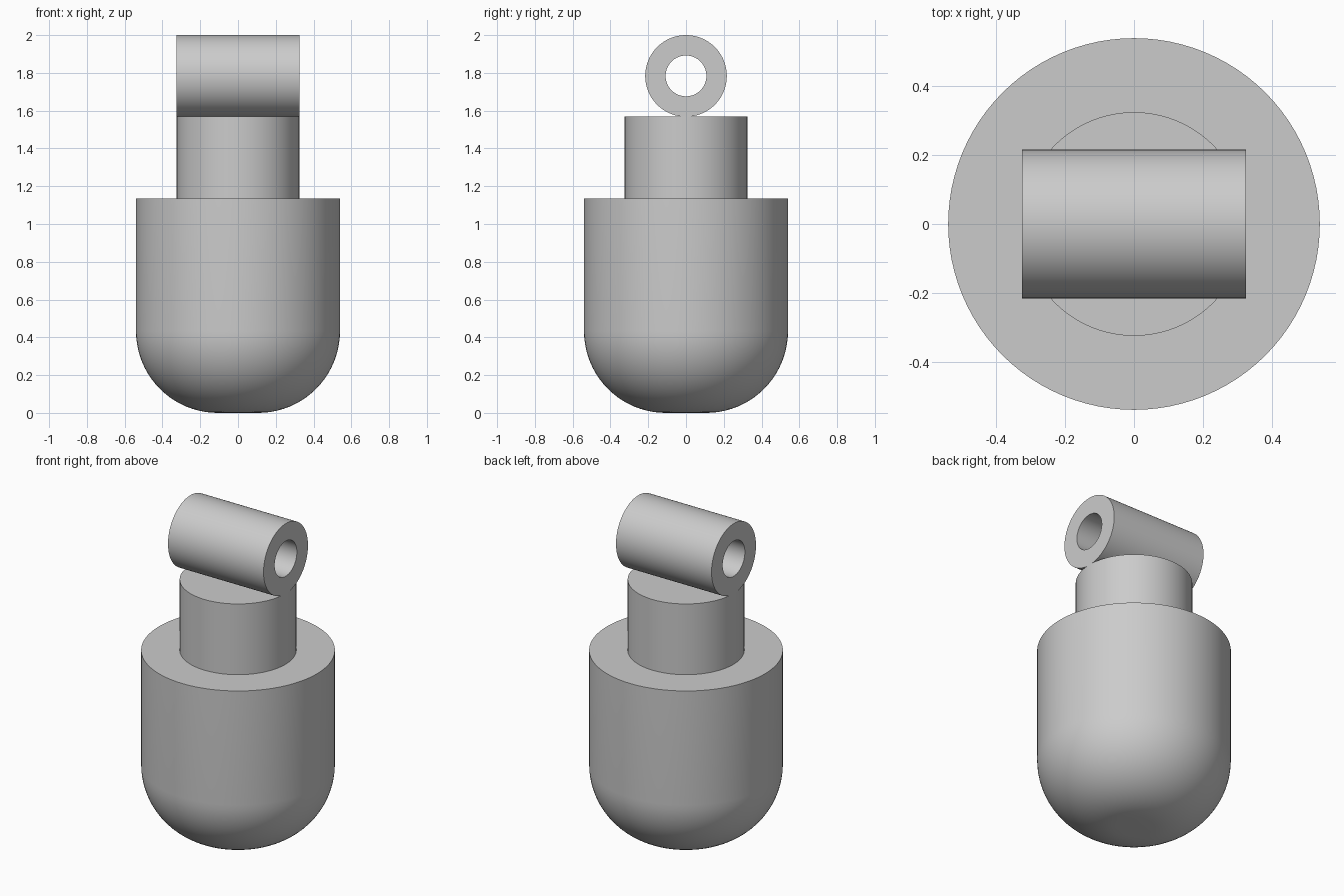
import bpy
import bmesh
import math
from mathutils import Matrix

cube = bpy.data.objects.get("Cube")
if cube:
    bpy.data.objects.remove(cube, do_unlink=True)

grey = bpy.data.materials.new("light grey")
grey.use_nodes = True
colour = (0.6, 0.6, 0.6, 1)
grey.diffuse_color = colour
grey.node_tree.nodes["Principled BSDF"].inputs["Base Color"].default_value = colour


def lathe(name, profile, closed=False, matrix=Matrix(), steps=96):
    """Revolve (radius, height) points around z, then place with matrix."""
    bm = bmesh.new()
    verts = [bm.verts.new((r, 0, z)) for r, z in profile]
    edges = [bm.edges.new(pair) for pair in zip(verts, verts[1:])]
    if closed:
        edges.append(bm.edges.new((verts[-1], verts[0])))
    bmesh.ops.spin(bm, geom=verts + edges, cent=(0, 0, 0), axis=(0, 0, 1),
                   angle=math.tau, steps=steps)
    bmesh.ops.remove_doubles(bm, verts=bm.verts, dist=0.0001)
    bmesh.ops.recalc_face_normals(bm, faces=bm.faces)
    bm.transform(matrix)
    mesh = bpy.data.meshes.new(name)
    bm.to_mesh(mesh)
    bm.free()
    mesh.materials.append(grey)
    obj = bpy.data.objects.new(name, mesh)
    bpy.context.collection.objects.link(obj)
    bpy.ops.object.select_all(action='DESELECT')
    obj.select_set(True)
    bpy.context.view_layer.objects.active = obj
    bpy.ops.object.shade_smooth_by_angle(angle=math.radians(30))
    return obj


body_r, body_top = 0.54, 1.135
neck_r, neck_top = 0.325, 1.57
fillet = 0.433
tube_r, hole_r, half_len = 0.216, 0.108, 0.325

# Round-bottomed body with a small flat base, stepping in to the neck
arc = [math.pi / 2 * i / 20 for i in range(21)]
rounded = [(body_r - fillet + fillet * math.sin(a), fillet - fillet * math.cos(a))
           for a in arc]
lathe("body_and_neck", [(0, 0)] + rounded + [
    (body_r, body_top), (neck_r, body_top), (neck_r, neck_top), (0, neck_top)])

# Hollow cross tube resting on the neck
lathe("cross_tube", [(hole_r, -half_len), (tube_r, -half_len),
                     (tube_r, half_len), (hole_r, half_len)], closed=True,
      matrix=Matrix.Translation((0, 0, 2 - tube_r)) @ Matrix.Rotation(math.pi / 2, 4, 'Y'))
